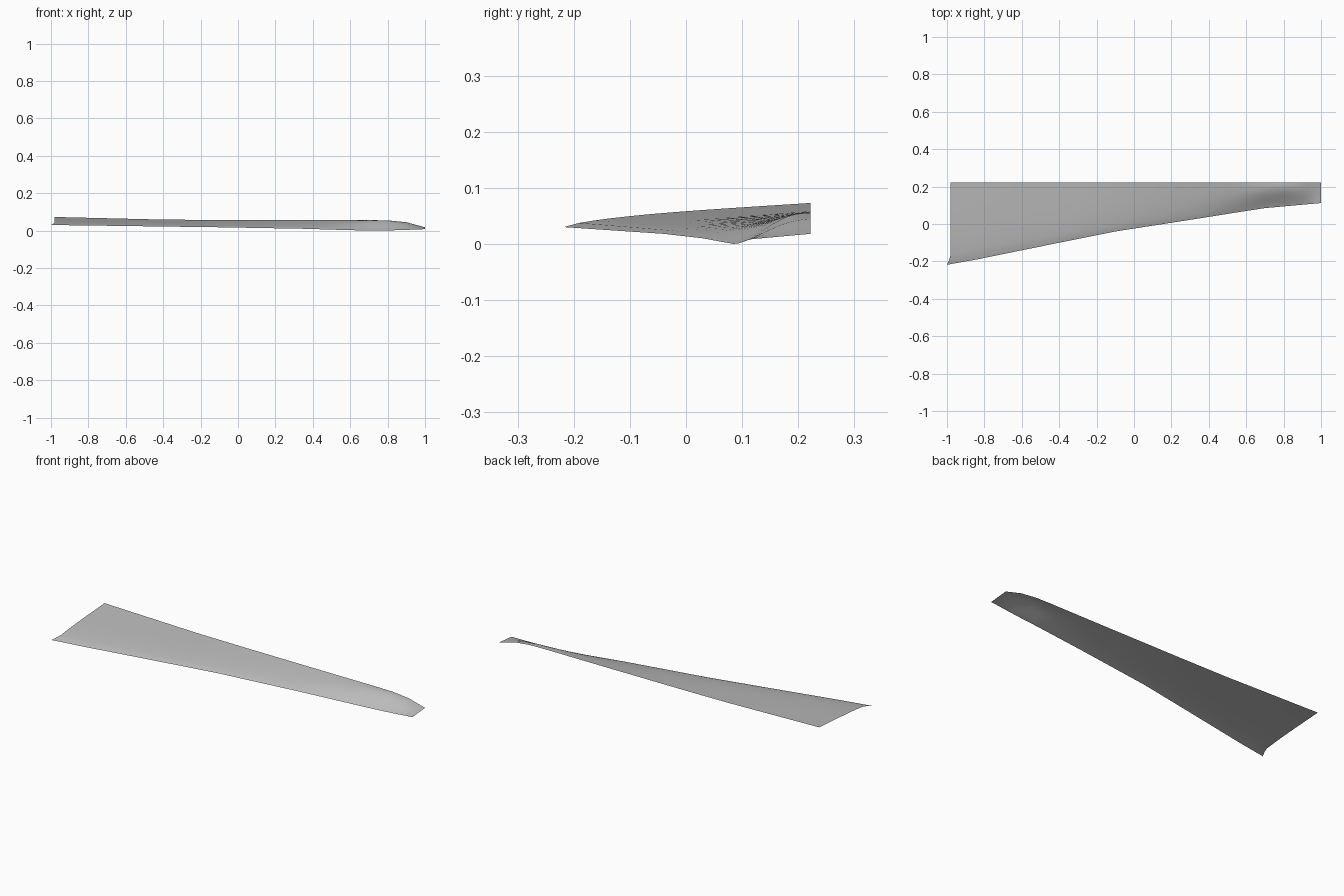
import bpy, bmesh, math

cube = bpy.data.objects.get("Cube")
if cube:
    bpy.data.objects.remove(cube, do_unlink=True)

# Plain grey skin
grey = bpy.data.materials.new("light_grey")
grey.use_nodes = True
colour = (0.5, 0.5, 0.5, 1)
grey.diffuse_color = colour
grey.node_tree.nodes["Principled BSDF"].inputs["Base Color"].default_value = colour

# Span stations: x, leading y, leading z, trailing z, camber, camber peak
STATIONS = [
    (-0.98, -0.218, 0.030, 0.073, 0.008, 0.30),
    (-0.40, -0.100, 0.022, 0.059, 0.007, 0.30),
    (-0.10, -0.040, 0.018, 0.057, 0.006, 0.32),
    (0.35, 0.030, 0.010, 0.056, 0.006, 0.38),
    (0.55, 0.062, 0.004, 0.056, 0.009, 0.50),
    (0.70, 0.085, 0.000, 0.056, 0.012, 0.62),
    (0.80, 0.094, 0.001, 0.055, 0.011, 0.65),
    (0.90, 0.103, 0.004, 0.045, 0.007, 0.60),
    (1.00, 0.112, 0.008, 0.018, 0.000, 0.50),
]
TRAIL_Y = 0.222
CHORD_STEPS = 16
SPAN_STEPS = 4


def section(bm, x, lead_y, lead_z, trail_z, camber, peak):
    """One cambered chord line across the wing."""
    power = math.log(0.5) / math.log(peak)
    row = []
    for i in range(CHORD_STEPS + 1):
        t = i / CHORD_STEPS
        z = lead_z + (trail_z - lead_z) * t
        z += camber * math.sin(math.pi * t ** power)
        # Small flare at the front root corner
        flare = 0.02 * max(0, 1 - t / 0.1) if x < -0.97 else 0
        row.append(bm.verts.new((x - flare, lead_y + (TRAIL_Y - lead_y) * t, z)))
    return row


# Wing skin lofted through the stations as a single sheet
bm = bmesh.new()
rows = []
for a, b in zip(STATIONS, STATIONS[1:]):
    for k in range(SPAN_STEPS):
        f = k / SPAN_STEPS
        rows.append(section(bm, *[p + (q - p) * f for p, q in zip(a, b)]))
rows.append(section(bm, *STATIONS[-1]))
for r, s in zip(rows, rows[1:]):
    for i in range(CHORD_STEPS):
        bm.faces.new((r[i], s[i], s[i + 1], r[i + 1]))
mesh = bpy.data.meshes.new("wing_skin")
bm.to_mesh(mesh)
bm.free()
mesh.materials.append(grey)
wing = bpy.data.objects.new("wing_skin", mesh)
bpy.context.collection.objects.link(wing)

bpy.context.view_layer.objects.active = wing
wing.select_set(True)
bpy.ops.object.shade_smooth_by_angle(angle=math.radians(40))
